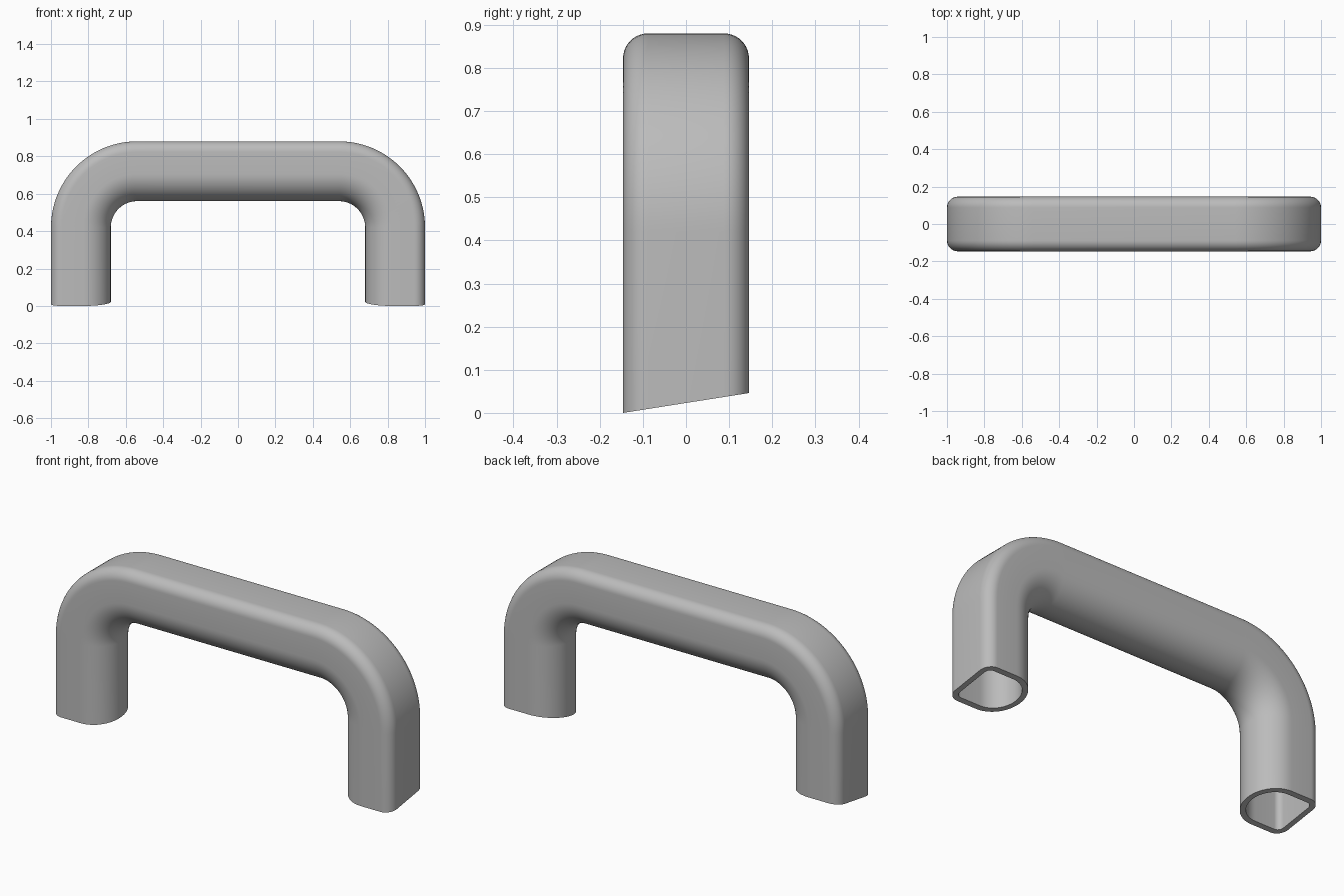
import bpy, bmesh
from math import sin, cos, pi, radians
from mathutils import Vector

cube = bpy.data.objects.get("Cube")
if cube:
    bpy.data.objects.remove(cube, do_unlink=True)

HALF = 0.146            # half depth of the bar
BEND_X, BEND_Z = 0.54, 0.42   # centre of each bend
R_IN, R_OUT = 0.14, 0.46      # inside and outside bend radius
CORNER, WALL = 0.058, 0.028
FOOT_RISE = 0.046       # slanted foot, higher at the back
BEND_STEPS = 28


def section(offset):
    """D-shaped profile as (radius, y): round inside, flat outside with rounded corners."""
    pts = []
    for i in range(33):
        a = -pi / 2 - pi * i / 32
        r = HALF - offset
        pts.append((R_IN + HALF + r * cos(a), r * sin(a)))
    r = CORNER - offset
    for side, start in ((1, pi / 2), (-1, 0)):
        for i in range(11):
            a = start - pi / 2 * i / 10
            pts.append((R_OUT - CORNER + r * cos(a), side * (HALF - CORNER) + r * sin(a)))
    # drop the coincident closing points
    clean = []
    for p in pts:
        if not clean or (Vector(p) - Vector(clean[-1])).length > 1e-5:
            clean.append(p)
    return clean


def sweep(bm, profile):
    """Carry the profile up one leg, round both bends and down the other leg."""
    def ring(place):
        return [bm.verts.new(place(u, y)) for u, y in profile]

    def foot(side):
        return ring(lambda u, y: (side * (BEND_X + u), y, (y + HALF) / (2 * HALF) * FOOT_RISE))

    def bend(side, a):
        return ring(lambda u, y: (side * (BEND_X + u * cos(a)), y, BEND_Z + u * sin(a)))

    angles = [pi / 2 * i / BEND_STEPS for i in range(BEND_STEPS + 1)]
    rings = [foot(-1)] + [bend(-1, a) for a in angles]
    rings += [bend(1, a) for a in reversed(angles)] + [foot(1)]
    for a, b in zip(rings, rings[1:]):
        bridge(bm, a, b)
    return rings


def bridge(bm, a, b):
    n = len(a)
    for i in range(n):
        j = (i + 1) % n
        bm.faces.new((a[i], a[j], b[j], b[i]))


# Hollow handle: outer skin, inner skin and a rim at each foot
bm = bmesh.new()
outer = sweep(bm, section(0))
inner = sweep(bm, section(WALL))
for end in (0, -1):
    bridge(bm, outer[end], inner[end])
bmesh.ops.recalc_face_normals(bm, faces=bm.faces)
mesh = bpy.data.meshes.new("pull_handle")
bm.to_mesh(mesh)
bm.free()
handle = bpy.data.objects.new("pull_handle", mesh)
bpy.context.collection.objects.link(handle)

# Plain grey finish
grey = bpy.data.materials.new("plain_grey")
grey.use_nodes = True
color = (0.5, 0.5, 0.5, 1)
grey.diffuse_color = color
grey.node_tree.nodes["Principled BSDF"].inputs["Base Color"].default_value = color
mesh.materials.append(grey)

bpy.ops.object.select_all(action='DESELECT')
handle.select_set(True)
bpy.context.view_layer.objects.active = handle
bpy.ops.object.shade_smooth_by_angle(angle=radians(35))
